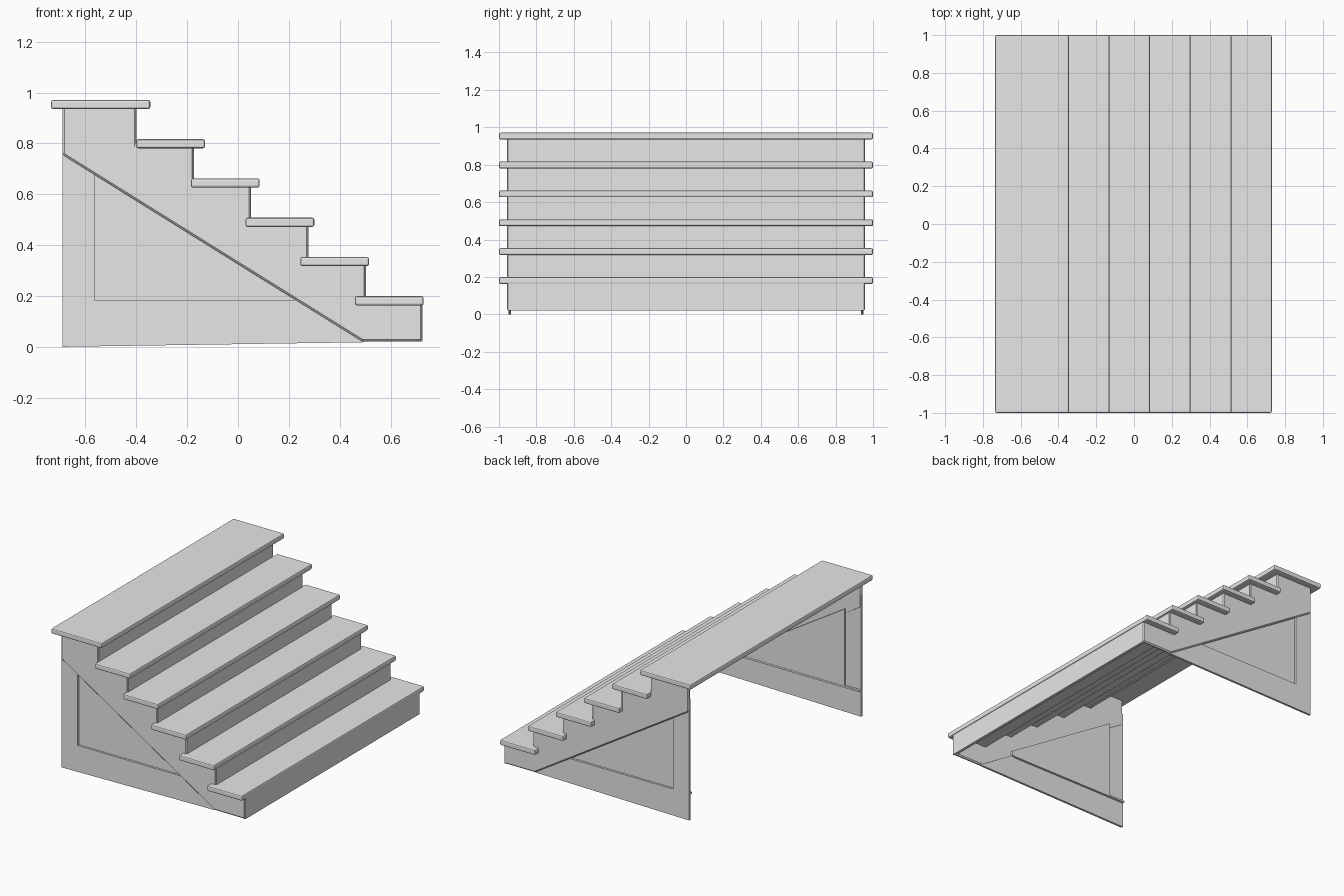
import bpy, bmesh

cube = bpy.data.objects.get("Cube")
if cube:
    bpy.data.objects.remove(cube, do_unlink=True)

grey = bpy.data.materials.new("plain_grey")
grey.use_nodes = True
grey.diffuse_color = (0.8, 0.8, 0.8, 1)
grey.node_tree.nodes["Principled BSDF"].inputs["Base Color"].default_value = (0.8, 0.8, 0.8, 1)


def prism(name, profile, y0, y1, bevel=0, segments=1):
    """Extrude an (x, z) profile along y from y0 to y1."""
    bm = bmesh.new()
    face = bm.faces.new([bm.verts.new((x, y0, z)) for x, z in profile])
    moved = bmesh.ops.extrude_face_region(bm, geom=[face])["geom"]
    bmesh.ops.translate(bm, vec=(0, y1 - y0, 0),
                        verts=[v for v in moved if isinstance(v, bmesh.types.BMVert)])
    bmesh.ops.recalc_face_normals(bm, faces=bm.faces)
    mesh = bpy.data.meshes.new(name)
    bm.to_mesh(mesh)
    bm.free()
    mesh.materials.append(grey)
    obj = bpy.data.objects.new(name, mesh)
    bpy.context.collection.objects.link(obj)
    if bevel:
        mod = obj.modifiers.new("soft_edge", "BEVEL")
        mod.width = bevel
        mod.segments = segments
    return obj


def rect(x0, x1, z0, z1):
    return [(x0, z0), (x1, z0), (x1, z1), (x0, z1)]


def mirrored(name, profile, inner, outer, bevel=0):
    for side, s in (("right", -1), ("left", 1)):
        prism(side + "_" + name, profile, s * inner, s * outer, bevel)


STEPS, RUN, RISE = 6, 0.215, 0.1544
THICK = 0.036
BACK = -0.69
FOOT = 0.02
riser_x = [0.725] + [0.503 - 0.2255 * i for i in range(STEPS - 1)]
tread_top = [0.199 + RISE * i for i in range(STEPS)]

# Treads and risers
for i in range(STEPS):
    top, front = tread_top[i], 0.73 - RUN * i
    back = -0.735 if i == STEPS - 1 else front - 0.27
    prism(f"tread_{i + 1}", rect(back, front, top - THICK, top), -1, 1, 0.008, 2)
    low = FOOT if i == 0 else tread_top[i - 1] - THICK
    prism(f"riser_{i + 1}", rect(riser_x[i] - 0.02, riser_x[i], low, top - THICK / 2),
          -0.953, 0.953)

# Stepped stringers with a sloping lower edge
outline = [(BACK, 0.755), (0.49, FOOT), (riser_x[0], FOOT)]
for i in range(STEPS):
    z = tread_top[i] - THICK / 2
    outline.append((riser_x[i], z))
    outline.append((riser_x[i + 1] if i < STEPS - 1 else BACK, z))
mirrored("stringer", outline, 0.934, 0.958, 0.008)

# Side frame: post and bottom rail, tucked behind the stringer
mirrored("post", [(BACK, 0.1), (-0.565, 0.1), (-0.565, 0.76), (BACK, 0.84)], 0.935, 0.95)
mirrored("bottom_rail", [(BACK, 0), (0.49, 0.018), (0.52, FOOT + 0.01), (0.25, 0.185),
                         (BACK, 0.185)], 0.935, 0.95)

# Recessed triangular panels and the ledge behind each rail
mirrored("panel", [(-0.57, 0.18), (0.25, 0.18), (0.25, 0.21), (-0.57, 0.72)], 0.922, 0.936)
mirrored("ledge", rect(BACK, 0.23, 0.175, 0.187), 0.92, 0.937)
